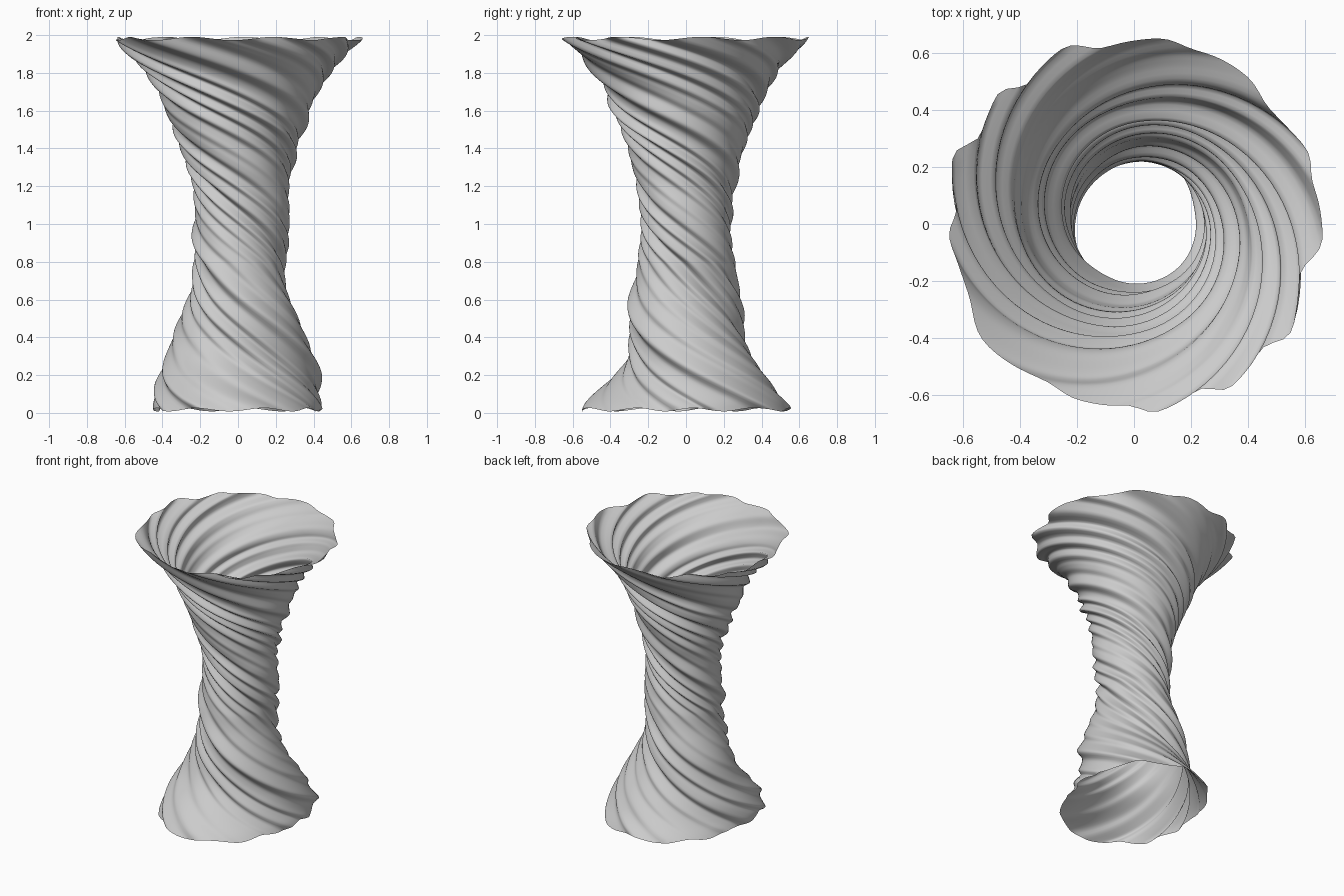
import bpy, bmesh
from math import sin, cos, pi, exp

if "Cube" in bpy.data.objects:
    bpy.data.objects.remove(bpy.data.objects["Cube"])

COLS, ROWS = 120, 130

# mean radius of the column at evenly readable heights
PROFILE = [(0.02, .50), (.1, .45), (.2, .40), (.3, .352), (.4, .322), (.5, .302), (.6, .276),
           (.7, .25), (.85, .24), (1.0, .237), (1.2, .246), (1.3, .272), (1.4, .298),
           (1.5, .335), (1.6, .375), (1.7, .412), (1.8, .475), (1.9, .56), (1.985, .645)]


def radius(z):
    for (z0, r0), (z1, r1) in zip(PROFILE, PROFILE[1:]):
        if z <= z1:
            return r0 + (r1 - r0) * (z - z0) / (z1 - z0)
    return PROFILE[-1][1] + (z - 1.985) * .95


def soft_radius(z):
    return sum(radius(max(z + d, .02)) for d in (-.04, -.02, 0, .02, .04)) / 5


def twist(z):
    # ridges wind faster towards the top
    return 4.2 * z + 1.3 * max(z - .8, 0) - .15 * max(z - 1.6, 0)


def ridge(a, z):
    # uneven pleats, with one side steeper than the other
    p = 13 * a + .8 * sin(2 * a + 1) + .5 * sin(3 * a)
    fine = sin(p + .45 * sin(p)) * (.75 + .4 * sin(2 * a + z))
    return fine + .4 * sin(7 * a + .6) + .3 * sin(5 * a + 2)


# twisted open sleeve: columns of vertices follow the pleats
bm = bmesh.new()
rings = []
for j in range(ROWS + 1):
    t = j / ROWS
    z = .02 + 1.965 * t
    r0 = soft_radius(z)
    oval = .065 * exp(-z / .55)
    lump = .024 * exp(-((z - .28) / .15) ** 2)
    shift = .02 * exp(-((z - 1.05) / .3) ** 2)
    pleat = .013 + .009 * max(0, z - 1.1)
    ring = []
    for i in range(COLS):
        a = 2 * pi * i / COLS
        th = a - twist(z)
        r = (r0 + oval * cos(2 * (a - 1.5)) + lump * cos(a - 2.35) + pleat * ridge(a, z))
        # slightly wavy rims at both ends
        wave = .009 * sin(9 * a) * (t ** 12 + (1 - t) ** 12)
        ring.append(bm.verts.new((r * cos(th) + shift, r * sin(th), z + wave)))
    rings.append(ring)
for lo, hi in zip(rings, rings[1:]):
    for i in range(COLS):
        k = (i + 1) % COLS
        f = bm.faces.new((lo[i], lo[k], hi[k], hi[i]))
        f.smooth = True

# settle on the ground
low = min(v.co.z for v in bm.verts)
bmesh.ops.translate(bm, verts=bm.verts, vec=(0, 0, .008 - low))

mesh = bpy.data.meshes.new("twisted_column")
bm.to_mesh(mesh)
bm.free()
column = bpy.data.objects.new("twisted_column", mesh)
bpy.context.collection.objects.link(column)
